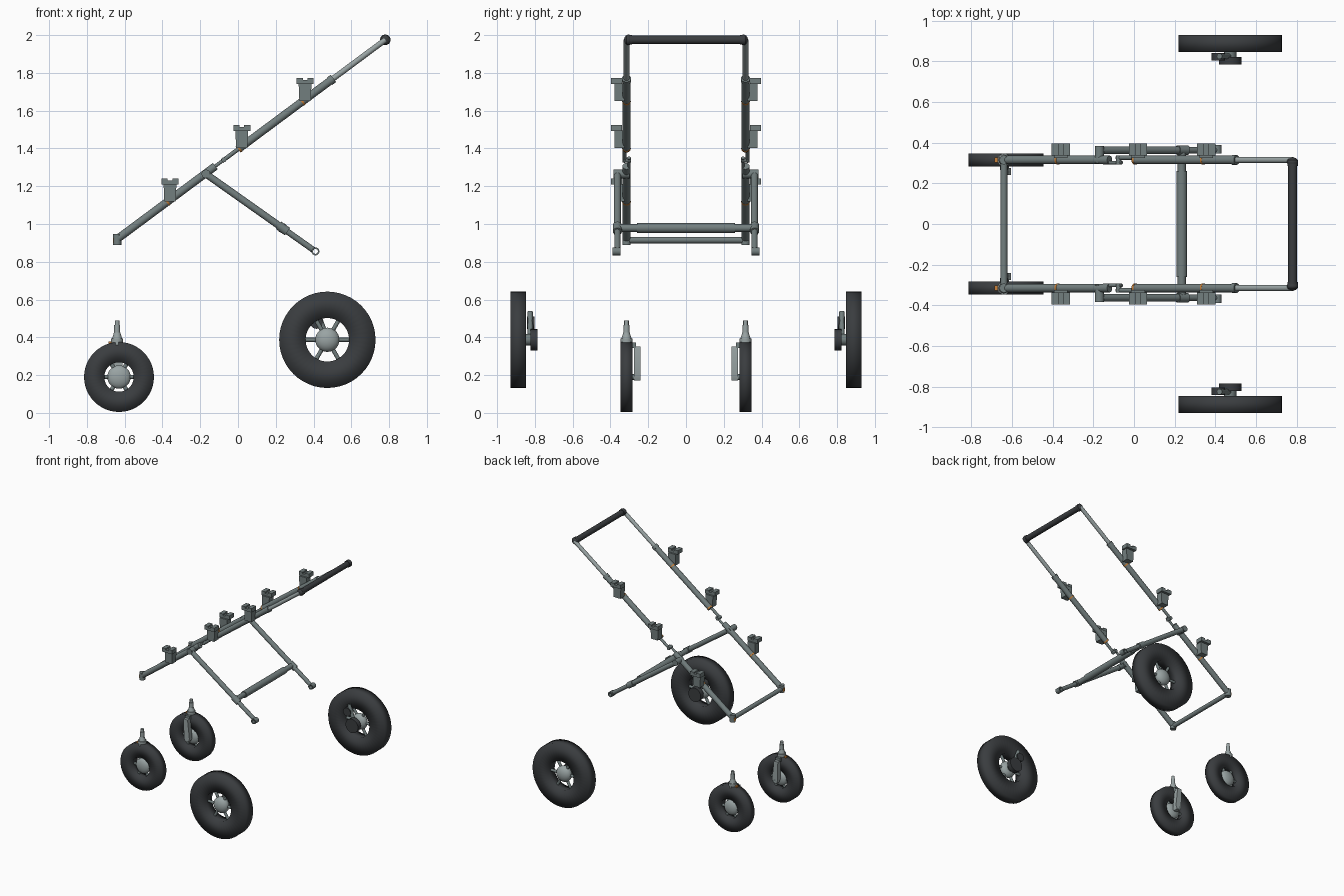
import bpy, bmesh, math
from mathutils import Vector, Matrix

if "Cube" in bpy.data.objects:
    bpy.data.objects.remove(bpy.data.objects["Cube"])


def material(name, rgb):
    m = bpy.data.materials.new(name)
    m.use_nodes = True
    m.diffuse_color = (*rgb, 1)
    m.node_tree.nodes["Principled BSDF"].inputs["Base Color"].default_value = (*rgb, 1)
    return m


GREY = material("painted grey metal", (0.17, 0.21, 0.21))
LIGHT = material("light metal", (0.32, 0.37, 0.37))
DARK = material("black rubber", (0.042, 0.046, 0.05))
ORANGE = material("orange accent", (0.6, 0.22, 0.04))


def finish(name, bm, mat, angle=35):
    bmesh.ops.recalc_face_normals(bm, faces=bm.faces)
    me = bpy.data.meshes.new(name)
    bm.to_mesh(me)
    bm.free()
    ob = bpy.data.objects.new(name, me)
    bpy.context.collection.objects.link(ob)
    me.materials.append(mat)
    bpy.ops.object.select_all(action="DESELECT")
    ob.select_set(True)
    bpy.context.view_layer.objects.active = ob
    bpy.ops.object.shade_smooth_by_angle(angle=math.radians(angle))
    return ob


def tube(name, a, b, r, mat, r2=None, seg=24):
    a, b = Vector(a), Vector(b)
    d = b - a
    m = Matrix.Translation((a + b) / 2) @ d.to_track_quat("Z", "Y").to_matrix().to_4x4()
    bm = bmesh.new()
    bmesh.ops.create_cone(bm, cap_ends=True, segments=seg, radius1=r,
                          radius2=r if r2 is None else r2, depth=d.length, matrix=m)
    return finish(name, bm, mat)


def box(name, lo, hi, mat):
    lo, hi = Vector(lo), Vector(hi)
    size = Vector([abs(v) for v in hi - lo])
    bm = bmesh.new()
    bmesh.ops.create_cube(bm, size=1, matrix=Matrix.Translation((lo + hi) / 2)
                          @ Matrix.Diagonal((*size, 1)))
    return finish(name, bm, mat)


def prism(name, pts, y0, y1, mat):
    # Outline in x and z, extruded along y
    bm = bmesh.new()
    f = bm.faces.new([bm.verts.new((x, y0, z)) for x, z in pts])
    ext = bmesh.ops.extrude_face_region(bm, geom=[f])["geom"]
    bmesh.ops.translate(bm, vec=(0, y1 - y0, 0),
                        verts=[v for v in ext if isinstance(v, bmesh.types.BMVert)])
    return finish(name, bm, mat)


def ring(name, centre, inner, outer, width, mat, angle=35, axis=(0, 1, 0)):
    # Rectangular section revolved about an axis
    rot = Vector((0, 1, 0)).rotation_difference(Vector(axis)).to_matrix().to_4x4()
    bm = bmesh.new()
    h = width / 2
    vs = [bm.verts.new(p) for p in ((inner, -h, 0), (outer, -h, 0), (outer, h, 0), (inner, h, 0))]
    es = [bm.edges.new((vs[i], vs[(i + 1) % 4])) for i in range(4)]
    bmesh.ops.spin(bm, geom=vs + es, cent=(0, 0, 0), axis=(0, 1, 0),
                   angle=math.tau, steps=48, use_merge=True)
    bmesh.ops.remove_doubles(bm, verts=bm.verts, dist=1e-5)
    bmesh.ops.transform(bm, matrix=Matrix.Translation(centre) @ rot, verts=bm.verts)
    return finish(name, bm, mat, angle)


def ball(name, centre, r, squash, mat):
    bm = bmesh.new()
    bmesh.ops.create_uvsphere(bm, u_segments=24, v_segments=14, radius=r,
                              matrix=Matrix.Translation(centre) @ Matrix.Diagonal((1, squash, 1, 1)))
    return finish(name, bm, mat)


def wheel(name, x, y, z, r, hole, width, hub):
    ring(name + "_tyre", (x, y, z), hole, r, width, DARK, 180)
    ball(name + "_hub", (x, y, z), hub, width * 0.5 / hub, LIGHT)
    for i in range(6):
        a = math.tau * i / 6
        d = Vector((math.cos(a), 0, math.sin(a)))
        c = Vector((x, y, z))
        tube(f"{name}_spoke_{i + 1}", c + d * hub * 0.7, c + d * (hole + 0.01), 0.011, GREY, seg=12)


# Sloping side rail line
FOOT, GRIP = Vector((-0.64, 0, 0.92)), Vector((0.78, 0, 1.975))
SLOPE = (GRIP - FOOT).normalized()


def rail(x, y, lift=0):
    p = FOOT.lerp(GRIP, (x - FOOT.x) / (GRIP.x - FOOT.x))
    return Vector((p.x, y, p.z + lift))


# Leg line
HINGE, TOE = Vector((-0.17, 0, 1.265)), Vector((0.41, 0, 0.855))


def leg(x, y):
    p = HINGE.lerp(TOE, (x - HINGE.x) / (TOE.x - HINGE.x))
    return Vector((p.x, y, p.z))


for side, s in (("back", 1), ("front", -1)):
    Y = 0.315 * s

    # Side rail with telescoping end
    tube(side + "_lower_rail", rail(-0.64, Y), rail(-0.12, Y), 0.021, GREY)
    tube(side + "_upper_rail", rail(0.0, Y), rail(0.5, Y), 0.021, GREY)
    tube(side + "_rail_collar", rail(0.485, Y), rail(0.505, Y), 0.024, GREY)
    tube(side + "_sliding_rail", rail(0.49, Y), rail(0.78, Y), 0.015, LIGHT)
    ball(side + "_grip_end", (GRIP.x, 0.305 * s, GRIP.z), 0.028, 0.8, DARK)

    # Folding joint
    tube(side + "_joint_inner_link", rail(-0.15, 0.302 * s), rail(-0.06, 0.302 * s), 0.009, GREY, seg=12)
    tube(side + "_joint_outer_link", rail(-0.085, 0.326 * s), rail(0.02, 0.326 * s), 0.011, GREY, seg=12)
    tube(side + "_joint_pin", rail(-0.075, 0.292 * s), rail(-0.075, 0.336 * s), 0.013, GREY)

    # Rail foot socket
    tube(side + "_foot_socket", (-0.64, Y, 0.89), (-0.64, Y, 0.948), 0.022, GREY)
    box(side + "_foot_clip", (-0.662, Y - 0.012, 0.9), (-0.65, Y + 0.012, 0.925), ORANGE)

    # Accessory brackets with orange bands
    for i, x in enumerate((-0.36, 0.02, 0.355)):
        n = f"{side}_bracket_{i + 1}"
        z = rail(x, 0).z - 0.008
        top = z + 0.122
        prism(n + "_stem", [(x - 0.03, z), (x + 0.03, z), (x + 0.034, top - 0.03), (x - 0.034, top - 0.03)],
              0.325 * s, 0.378 * s, GREY)
        prism(n + "_head", [(x - 0.045, top - 0.032), (x + 0.045, top - 0.032), (x + 0.045, top),
                            (x + 0.012, top), (x + 0.012, top - 0.012), (x - 0.012, top - 0.012),
                            (x - 0.012, top), (x - 0.045, top)], 0.338 * s, 0.397 * s, GREY)
        tube(n + "_band", rail(x - 0.018, Y), rail(x - 0.01, Y), 0.0225, ORANGE)

    # Prop leg
    L = 0.363 * s
    tube(side + "_leg_upper", HINGE + Vector((0, L, 0)), leg(0.24, L), 0.019, GREY)
    tube(side + "_leg_collar", leg(0.215, L), leg(0.262, L), 0.024, GREY)
    tube(side + "_leg_lower", leg(0.24, L), leg(0.4, L), 0.016, GREY)
    ring(side + "_leg_eye", (TOE.x, 0.367 * s, TOE.z), 0.013, 0.021, 0.042, GREY)
    tube(side + "_leg_hinge", HINGE + Vector((0, 0.3 * s, 0)), HINGE + Vector((0, 0.383 * s, 0)), 0.023, GREY)

    # Caster wheel with one-sided arm and swivel stem
    C = (-0.63, 0.19)
    wheel(side + "_caster", C[0], Y, C[1], 0.185, 0.078, 0.062, 0.062)
    arm = [(-0.657, 0.352), (-0.622, 0.352), (-0.605, 0.2), (-0.615, 0.172), (-0.645, 0.172), (-0.655, 0.2)]
    prism(side + "_caster_arm", arm, 0.24 * s, 0.276 * s, LIGHT)
    box(side + "_caster_bridge", (-0.66, 0.265 * s, 0.343), (-0.62, 0.32 * s, 0.372), GREY)
    tube(side + "_caster_axle", (C[0], 0.24 * s, C[1]), (C[0], Y, C[1]), 0.015, GREY)
    for part, z0, z1, r0, r1 in (("base", 0.36, 0.395, 0.032, 0.032), ("cone", 0.395, 0.425, 0.026, 0.017),
                                 ("pin", 0.42, 0.465, 0.016, 0.016), ("tip", 0.465, 0.488, 0.012, 0.012)):
        tube(f"{side}_swivel_{part}", (-0.64, Y, z0), (-0.64, Y, z1), r0, LIGHT, r1)
    box(side + "_swivel_lock", (-0.685, Y - 0.012, 0.362), (-0.66, Y + 0.012, 0.378), ORANGE)

    # Large wheel with inner axle block and brake
    W = (0.473, 0.387)
    wheel(side + "_main_wheel", W[0], 0.888 * s, W[1], 0.255, 0.115, 0.084, 0.064)
    tube(side + "_axle_cap", (W[0], 0.785 * s, W[1]), (W[0], 0.822 * s, W[1]), 0.056, DARK)
    tube(side + "_axle_neck", (W[0], 0.81 * s, W[1]), (W[0], 0.88 * s, W[1]), 0.03, GREY)
    tube(side + "_brake_knob", (0.415, 0.803 * s, 0.478), (0.415, 0.842 * s, 0.478), 0.033, DARK)
    tube(side + "_brake_lever", (0.42, 0.825 * s, 0.535), (W[0], 0.825 * s, W[1]), 0.014, GREY)

# Cross bars and push handle
tube("lower_cross_bar", (-0.64, -0.315, 0.915), (-0.64, 0.315, 0.915), 0.017, GREY)
bar = leg(0.235, 0)
tube("leg_cross_bar", bar + Vector((0, -0.363, 0)), bar + Vector((0, 0.363, 0)), 0.02, GREY)
tube("leg_cross_sleeve", bar + Vector((0, -0.26, 0)), bar + Vector((0, 0.26, 0)), 0.026, GREY)
tube("push_handle", GRIP + Vector((0, -0.305, 0)), GRIP + Vector((0, 0.305, 0)), 0.022, DARK)
for s in (-1, 1):
    tube("handle_cap", GRIP + Vector((0, 0.285 * s, 0)), GRIP + Vector((0, 0.315 * s, 0)), 0.026, DARK)
